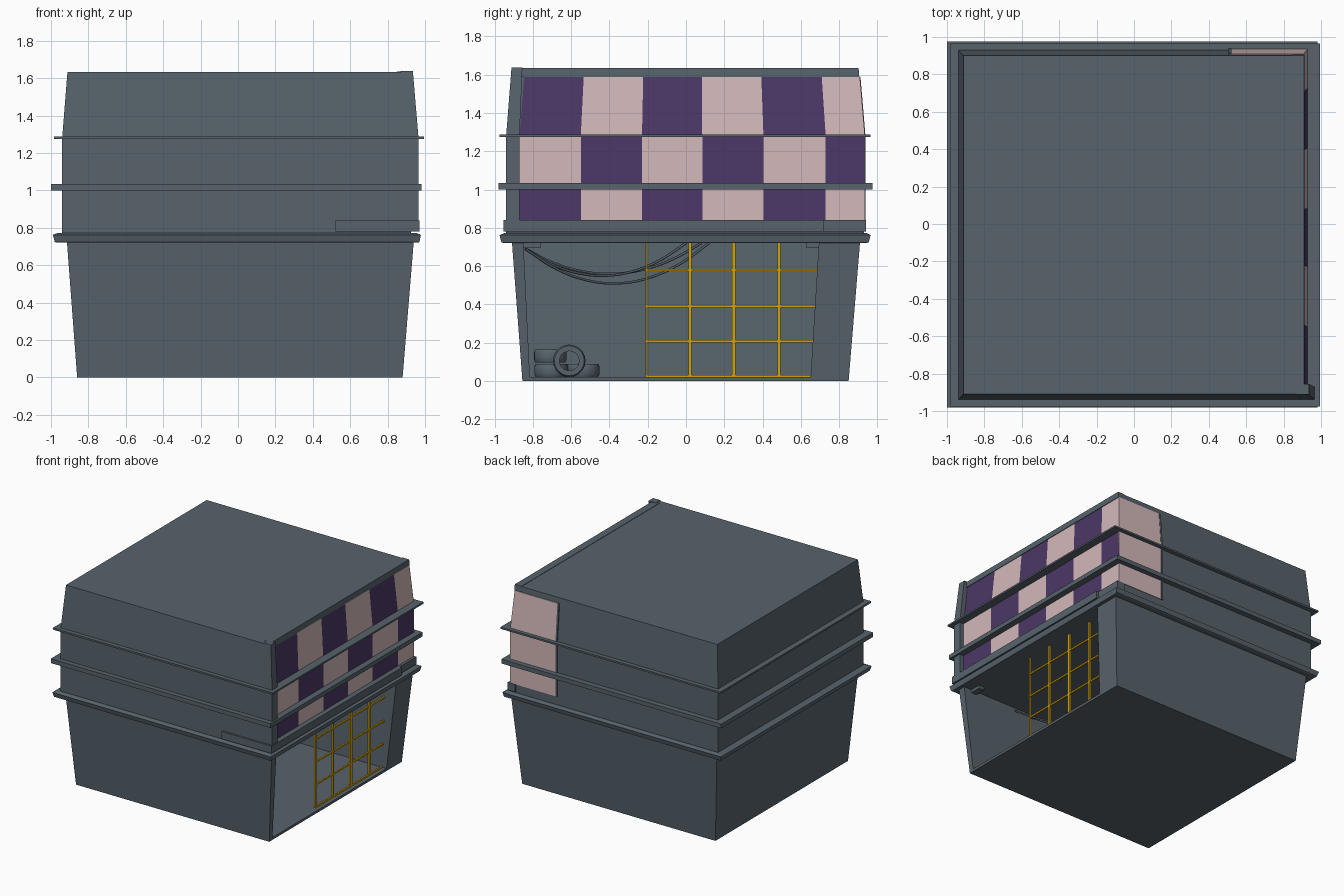
import bpy, bmesh, math
from mathutils import Vector

if "Cube" in bpy.data.objects:
    bpy.data.objects.remove(bpy.data.objects["Cube"])


def material(name, rgb):
    m = bpy.data.materials.new(name)
    m.diffuse_color = (*rgb, 1)
    m.use_nodes = True
    m.node_tree.nodes["Principled BSDF"].inputs["Base Color"].default_value = m.diffuse_color
    return m


GREY = material("slate_grey", (0.095, 0.125, 0.148))
PINK = material("pale_pink", (0.66, 0.48, 0.49))
PURPLE = material("deep_purple", (0.072, 0.039, 0.135))
YELLOW = material("yellow", (0.66, 0.376, 0.003))


def add_object(name, bm, mats):
    bmesh.ops.recalc_face_normals(bm, faces=bm.faces)
    me = bpy.data.meshes.new(name)
    bm.to_mesh(me)
    bm.free()
    for m in mats:
        me.materials.append(m)
    ob = bpy.data.objects.new(name, me)
    bpy.context.collection.objects.link(ob)
    return ob


def loft(name, levels, mat=GREY):
    """Stack of rectangles: each level is (z, x0, x1, y0, y1)."""
    bm = bmesh.new()
    rings = [[bm.verts.new((x, y, z)) for x, y in ((a, c), (b, c), (b, d), (a, d))]
             for z, a, b, c, d in levels]
    for lo, hi in zip(rings, rings[1:]):
        for i in range(4):
            j = (i + 1) % 4
            bm.faces.new((lo[i], lo[j], hi[j], hi[i]))
    bm.faces.new(rings[0])
    bm.faces.new(rings[-1])
    return add_object(name, bm, [mat])


def box(name, x0, x1, y0, y1, z0, z1, mat=GREY):
    return loft(name, [(z0, x0, x1, y0, y1), (z1, x0, x1, y0, y1)], mat)


# Lower storey: tapered walls around a room that opens to the right
ZT = 0.73
loft("room_floor", [(0, -0.86, 0.88, -0.855, 0.85), (0.02, -0.861, 0.881, -0.856, 0.851)])
loft("front_wall", [(0, -0.86, 0.88, -0.855, -0.815), (ZT, -0.915, 0.94, -0.91, -0.85)])
loft("back_wall", [(0, -0.86, 0.88, 0.65, 0.85), (ZT, -0.915, 0.94, 0.695, 0.91)])
loft("left_wall", [(0, -0.86, -0.80, -0.85, 0.84), (ZT, -0.915, -0.85, -0.90, 0.90)])

# Ledge between the storeys, also the room ceiling
loft("storey_ledge", [(0.72, -0.97, 0.965, -0.95, 0.945), (0.725, -0.98, 0.97, -0.965, 0.955),
                      (0.762, -0.99, 0.978, -0.975, 0.965), (0.772, -0.965, 0.955, -0.95, 0.945)])

# Upper storey, leaning inward above the thin rail
loft("upper_storey", [(0.76, -0.94, 0.925, -0.94, 0.93), (1.28, -0.94, 0.925, -0.94, 0.93),
                      (1.632, -0.912, 0.90, -0.91, 0.90)])

# Corner post and trim framing the checkered side
loft("corner_post", [(0.78, 0.90, 0.965, -0.94, -0.87), (1.28, 0.90, 0.965, -0.94, -0.87),
                     (1.638, 0.87, 0.935, -0.912, -0.855)])
loft("top_trim", [(1.588, 0.85, 0.912, -0.87, 0.906), (1.635, 0.85, 0.910, -0.87, 0.902)])
box("side_sill", 0.88, 0.97, -0.95, 0.72, 0.78, 0.84)
box("side_sill_end", 0.88, 0.95, 0.72, 0.94, 0.78, 0.84)
box("front_sill", 0.52, 0.97, -0.955, -0.90, 0.78, 0.84)

# Rails wrapping all four sides
box("middle_rail", -1.0, 0.98, -0.98, 0.975, 1.0, 1.035)
box("upper_rail", -0.985, 0.995, -0.975, 0.965, 1.274, 1.288)


def wall_inset(z):
    """How far the upper walls lean in at height z (0 to 1)."""
    return max(0, (z - 1.28) / 0.352)


# Checkered side cladding: colours alternate by row and column
columns = [-0.87, -0.55, -0.23, 0.085, 0.405, 0.73, 0.933]
rows = [0.84, 1.02, 1.28, 1.588]
bm = bmesh.new()
for r, (z0, z1) in enumerate(zip(rows, rows[1:])):
    for c, (y0, y1) in enumerate(zip(columns, columns[1:])):
        vs = []
        for z, y in ((z0, y0), (z0, y1), (z1, y1), (z1, y0)):
            t = wall_inset(z)
            vs.append(bm.verts.new((0.929 - 0.025 * t, y * (1 - 0.032 * t), z)))
        f = bm.faces.new(vs)
        f.material_index = (r + c) % 2
out = bmesh.ops.extrude_face_region(bm, geom=bm.faces[:])
bmesh.ops.translate(bm, vec=(-0.006, 0, 0),
                    verts=[g for g in out["geom"] if isinstance(g, bmesh.types.BMVert)])
add_object("checker_panel", bm, [PURPLE, PINK])

# Pink cladding turning the back corner
loft("back_panel", [(0.84, 0.52, 0.929, 0.926, 0.935), (1.28, 0.52, 0.929, 0.926, 0.935),
                    (1.588, 0.52, 0.907, 0.90, 0.909)], PINK)
loft("back_panel_edge", [(0.84, 0.505, 0.52, 0.92, 0.938), (1.28, 0.505, 0.52, 0.92, 0.938),
                         (1.588, 0.505, 0.52, 0.895, 0.912)])

# Yellow lattice across the opening
GX = 0.84
for i, (y, w) in enumerate(((-0.207, 0.004), (0.02, 0.008), (0.25, 0.010), (0.485, 0.008))):
    box(f"lattice_upright_{i}", GX - 0.007, GX + 0.007, y - w, y + w, 0.02, 0.725, YELLOW)
for i, z in enumerate((0.026, 0.207, 0.39, 0.58)):
    box(f"lattice_rail_{i}", GX - 0.006, GX + 0.006, -0.21, 0.655 + 0.06 * z, z - 0.006, z + 0.006, YELLOW)

# Small gussets in the top corners of the opening
for name, y0, y1 in (("front_gusset", -0.85, -0.76), ("back_gusset", 0.63, 0.695)):
    box(name, 0.82, 0.87, y0, y1, 0.695, 0.725)


# Sagging cables under the ceiling
def cable(name, pts):
    cu = bpy.data.curves.new(name, "CURVE")
    cu.dimensions = "3D"
    cu.bevel_depth = 0.007
    cu.bevel_resolution = 1
    cu.resolution_u = 6
    sp = cu.splines.new("BEZIER")
    sp.bezier_points.add(len(pts) - 1)
    for bp, p in zip(sp.bezier_points, pts):
        bp.co = p
        bp.handle_left_type = bp.handle_right_type = "AUTO"
    cu.materials.append(GREY)
    ob = bpy.data.objects.new(name, cu)
    bpy.context.collection.objects.link(ob)


for i, (sag, end, x) in enumerate(((0.195, 0.12, 0.45), (0.155, 0.0, 0.3), (0.145, 0.08, 0.1))):
    n = 6
    pts = []
    for k in range(n + 1):
        t = k / n
        pts.append((x - 0.6 * t, -0.84 + (end + 0.84) * t, 0.69 + 0.03 * t - sag * 4 * t * (1 - t)))
    cable(f"cable_{i}", pts)


# Tyres piled in the room corner
def tyre(name, loc, radius, width, upright=False):
    bm = bmesh.new()
    inner = radius * 0.6
    prof = [(inner, -0.5), (radius * 0.92, -0.5), (radius, -0.3), (radius, 0.3), (radius * 0.92, 0.5), (inner, 0.5)]
    n = 20
    rings = []
    for k in range(n):
        a = 2 * math.pi * k / n
        ring = []
        for r, h in prof:
            u, v, w = r * math.cos(a), r * math.sin(a), h * width
            p = (w, u, v) if upright else (u, v, w)
            ring.append(bm.verts.new(Vector(loc) + Vector(p)))
        rings.append(ring)
    for k in range(n):
        a, b = rings[k], rings[(k + 1) % n]
        for j in range(len(prof)):
            m = (j + 1) % len(prof)
            bm.faces.new((a[j], a[m], b[m], b[j]))
    ob = add_object(name, bm, [GREY])
    bpy.ops.object.select_all(action="DESELECT")
    bpy.context.view_layer.objects.active = ob
    ob.select_set(True)
    bpy.ops.object.shade_smooth_by_angle(angle=math.radians(40))


tyre("tyre_bottom", (0.1, -0.705, 0.055), 0.088, 0.068)
tyre("tyre_top", (0.1, -0.71, 0.13), 0.085, 0.068)
tyre("tyre_flat", (0.05, -0.54, 0.055), 0.088, 0.068)
tyre("tyre_leaning", (0.24, -0.61, 0.105), 0.085, 0.06, upright=True)
